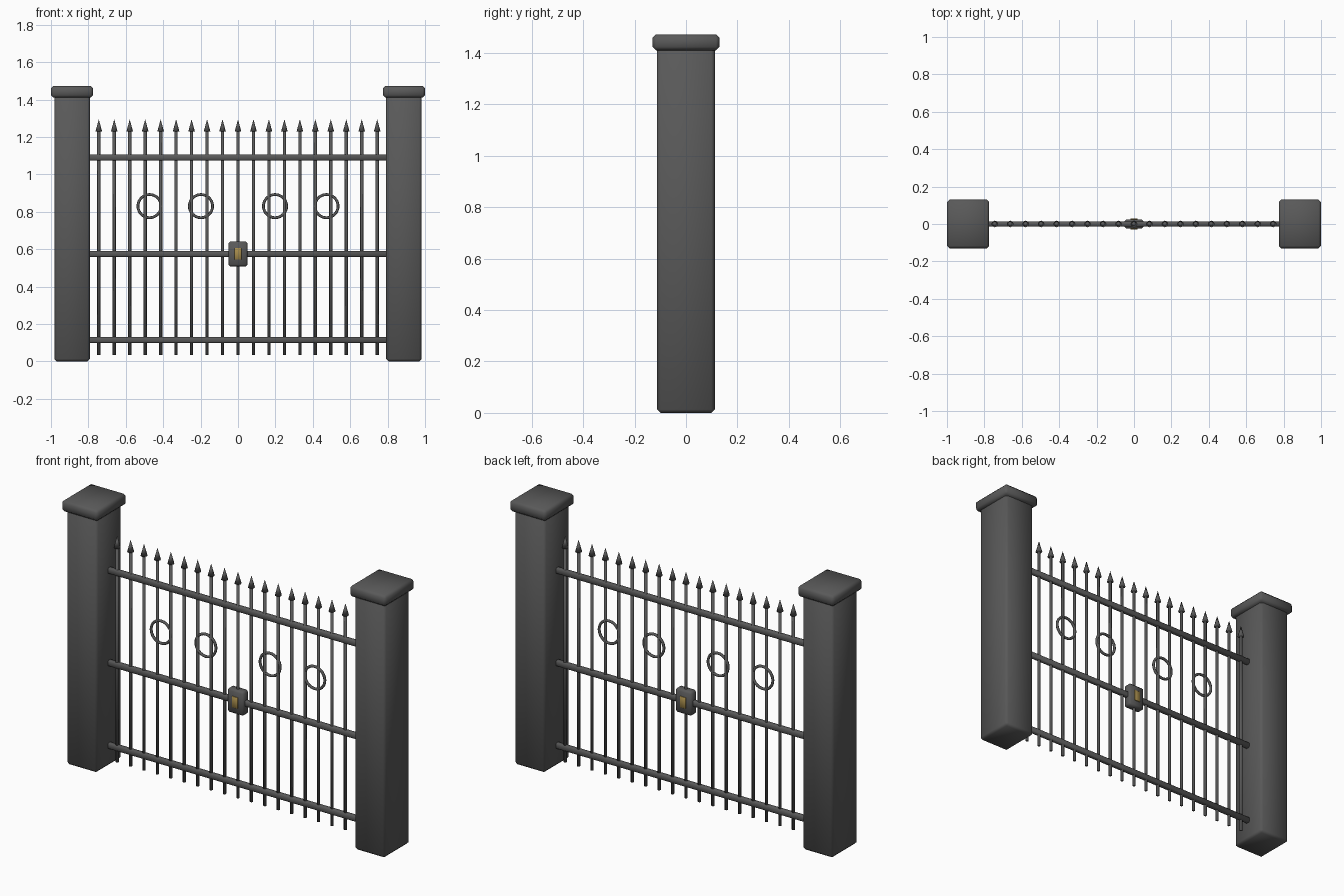
import bpy
from math import pi

cube = bpy.data.objects.get("Cube")
if cube:
    bpy.data.objects.remove(cube, do_unlink=True)


def material(name, color):
    mat = bpy.data.materials.new(name)
    mat.use_nodes = True
    mat.diffuse_color = (*color, 1)
    mat.node_tree.nodes["Principled BSDF"].inputs["Base Color"].default_value = (*color, 1)
    return mat


iron = material("dark iron", (0.10, 0.10, 0.10))
stone = material("dark stone", (0.10, 0.10, 0.10))
brass = material("aged brass", (0.38, 0.26, 0.07))


def finish(name, mat):
    obj = bpy.context.object
    obj.name = name
    obj.data.materials.append(mat)
    bpy.ops.object.shade_smooth()
    return obj


def box(name, center, size, bevel, mat):
    """Box with a one-step chamfer and soft shading."""
    bpy.ops.mesh.primitive_cube_add(size=1, location=center)
    obj = bpy.context.object
    obj.scale = size
    bpy.ops.object.transform_apply(location=False, rotation=False, scale=True)
    mod = obj.modifiers.new("chamfer", "BEVEL")
    mod.width = bevel
    mod.segments = 1
    return finish(name, mat)


# Pillars with overhanging caps
for side, sign in (("left", 1), ("right", -1)):
    x = sign * 0.887
    box(side + "_pillar", (x, 0, 0.715), (0.19, 0.224, 1.43), 0.013, stone)
    box(side + "_pillar_cap", (x, 0, 1.441), (0.226, 0.26, 0.062), 0.013, stone)

# Horizontal rails
for label, z in (("bottom", 0.115), ("middle", 0.575), ("top", 1.09)):
    box(label + "_rail", (0, 0, z), (1.61, 0.026, 0.032), 0.005, iron)

# Upright bars with spear points
count = 19
for i in range(count):
    x = (i - (count - 1) / 2) * 0.0827
    bpy.ops.mesh.primitive_cylinder_add(vertices=12, radius=0.0085, depth=1.2,
                                        location=(x, 0, 0.635))
    finish(f"upright_bar_{i + 1}", iron)
    bpy.ops.mesh.primitive_cone_add(vertices=8, radius1=0.018, radius2=0, depth=0.066,
                                    location=(x, 0, 1.261))
    finish(f"spear_point_{i + 1}", iron)

# Ornamental rings
for i, x in enumerate((-0.473, -0.198, 0.198, 0.473)):
    bpy.ops.mesh.primitive_torus_add(major_radius=0.062, minor_radius=0.0075,
                                     major_segments=32, minor_segments=8,
                                     location=(x, 0, 0.83), rotation=(pi / 2, 0, 0))
    finish(f"ornament_ring_{i + 1}", iron)

# Lock with a key plate on both faces
box("lock_case", (0, 0, 0.575), (0.102, 0.05, 0.134), 0.01, iron)
for label, sign in (("front", -1), ("back", 1)):
    box(label + "_key_plate", (0, sign * 0.026, 0.575), (0.036, 0.008, 0.062), 0.002, brass)
